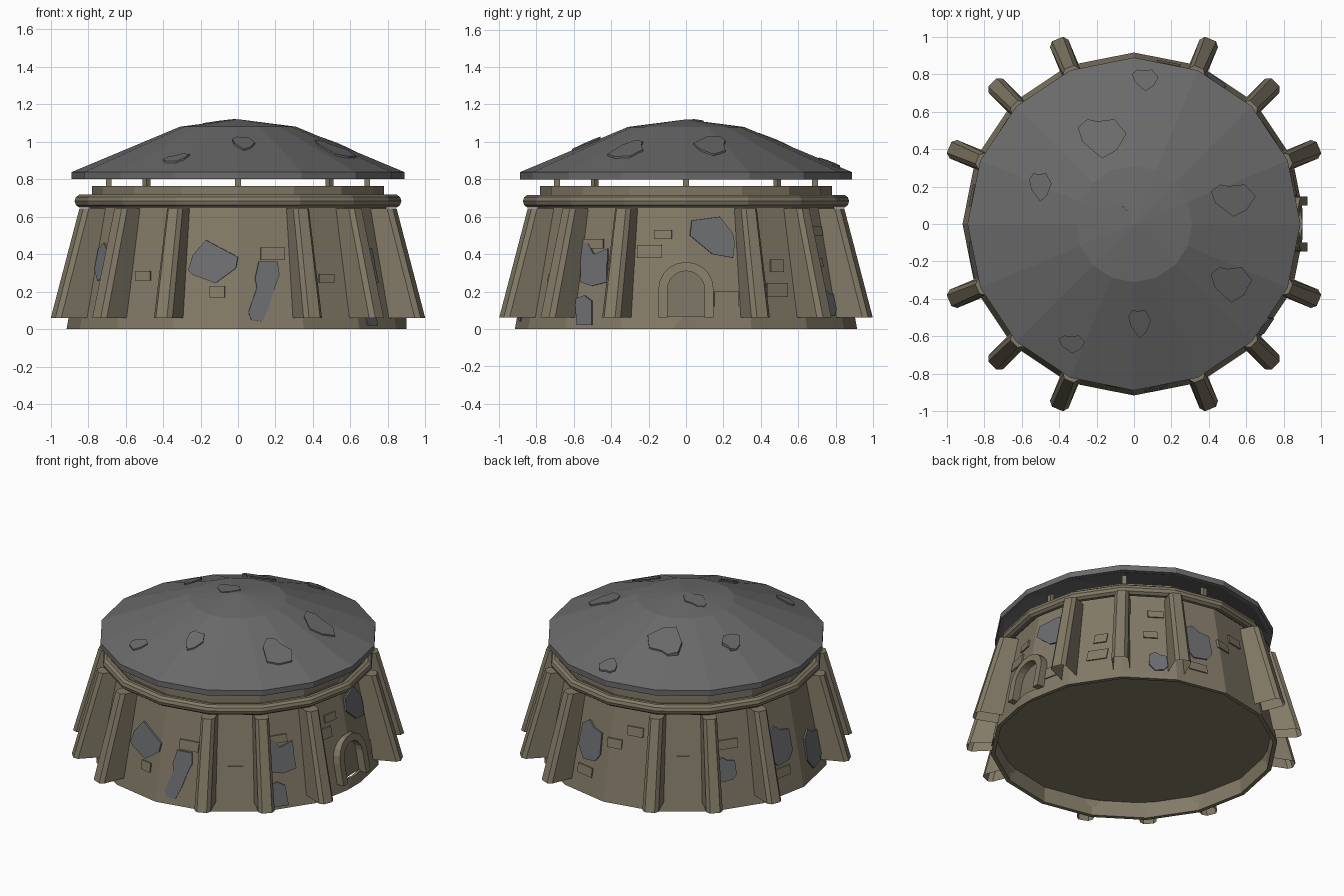
import bpy, bmesh, math
from mathutils import Vector

if "Cube" in bpy.data.objects:
    bpy.data.objects.remove(bpy.data.objects["Cube"])

N = 16
COS = math.cos(math.pi / N)
WALL_BOT, WALL_SLOPE = 0.915, 0.185


def material(name, rgb):
    m = bpy.data.materials.new(name)
    m.diffuse_color = (*rgb, 1)
    m.use_nodes = True
    m.node_tree.nodes["Principled BSDF"].inputs["Base Color"].default_value = m.diffuse_color
    return m


STONE = material("tan_stone", (0.225, 0.195, 0.135))
DOOR = material("dark_tan", (0.185, 0.165, 0.115))
ROOF = material("roof_grey", (0.145, 0.145, 0.147))
PATCH = material("bare_grey", (0.15, 0.153, 0.163))


def finish(name, bm, mat):
    bmesh.ops.recalc_face_normals(bm, faces=bm.faces)
    me = bpy.data.meshes.new(name)
    bm.to_mesh(me)
    bm.free()
    me.materials.append(mat)
    ob = bpy.data.objects.new(name, me)
    bpy.context.collection.objects.link(ob)
    return ob


def loft(name, rings, mat, closed=False, bottom=True):
    """Skin a list of equal-length vertex loops."""
    bm = bmesh.new()
    vs = [[bm.verts.new(p) for p in ring] for ring in rings]
    n = len(rings[0])
    pairs = list(zip(vs, vs[1:])) + ([(vs[-1], vs[0])] if closed else [])
    for a, b in pairs:
        for i in range(n):
            j = (i + 1) % n
            bm.faces.new((a[i], a[j], b[j], b[i]))
    if not closed:
        if bottom:
            bm.faces.new(vs[0])
        bm.faces.new(vs[-1])
    return finish(name, bm, mat)


def lathe(name, profile, mat, closed=False):
    rings = [[(r * math.cos(2 * math.pi * i / N), r * math.sin(2 * math.pi * i / N), z)
              for i in range(N)] for r, z in profile]
    return loft(name, rings, mat, closed)


def polar(deg, r, u, z):
    """Point at radius r along an azimuth, u sideways, height z."""
    a = math.radians(deg)
    return Vector((r * math.cos(a) - u * math.sin(a), r * math.sin(a) + u * math.cos(a), z))


def wall_plate(name, face, view, pts, mat, out):
    """Thin plate on one wall facet; pts are (sideways, z) as seen from azimuth view."""
    d = math.radians(face - view)
    front, back = [], []
    for h, z in pts:
        ap = (WALL_BOT - WALL_SLOPE * z) * COS
        u = (h - ap * math.sin(d)) / math.cos(d)
        front.append(polar(face, ap + out, u, z))
        back.append(polar(face, ap - 0.012, u, z))
    loft(name, [back, front], mat)


def roof_plate(name, x, y, pts):
    """Thin slab lying on the roof facet under (x, y)."""
    face = (math.floor(math.degrees(math.atan2(y, x)) / 22.5) + 0.5) * 22.5
    n = Vector((math.cos(math.radians(face)), math.sin(math.radians(face))))
    central = math.hypot(x, y) < 0.25

    def height(px, py):
        d = n.x * px + n.y * py
        if central:
            return 1.12 - 0.04 * d / 0.304
        return 0.84 + (0.886 * COS - d) * 0.24 / (0.576 * COS)
    top = 0.004 if central else 0.009
    ps = [(x + a, y + b) for a, b in pts]
    loft(name, [[(a, b, height(a, b) - 0.02) for a, b in ps],
                [(a, b, height(a, b) + top) for a, b in ps]], ROOF)


# Main drum with a recessed underside, collar and rounded ring
wall = lathe("wall", [(0.882, 0.105), (0.888, 0), (0.915, 0), (0.905, 0.055), (0.79, 0.66), (0.79, 0.70)], STONE)
lathe("collar", [(0.78, 0.66), (0.78, 0.765)], STONE)
lathe("ring", [(0.836 + 0.036 * math.cos(math.radians(a)), 0.683 + 0.036 * math.sin(math.radians(a)))
               for a in range(0, 360, 36)], STONE, closed=True)

# Roof shell, hollow underneath
lathe("roof", [(0.001, 1.075), (0.31, 1.03), (0.86, 0.80), (0.888, 0.80), (0.888, 0.838), (0.31, 1.08),
               (0.001, 1.12)], ROOF)

# Small posts carrying the roof
for k in range(8):
    sq = [(-1, -1), (1, -1), (1, 1), (-1, 1)]
    loft("roof_post", [[polar(k * 45, 0.69 + 0.015 * a, 0.015 * b, z) for a, b in sq]
                       for z in (0.75, 0.885)], STONE)

# Leaning buttresses, open at the foot, on every corner except the four axes
for k in range(N):
    if k % 4 == 0:
        continue

    def section(inner, outer, w, z):
        s = [(inner, -w), (outer - 0.025, -w), (outer, -w * 0.6),
             (outer, w * 0.6), (outer - 0.025, w), (inner, w)]
        return [polar(k * 22.5, r, u, z) for r, u in s]
    loft("buttress", [section(0.88, 1.068, 0.053, 0.06), section(0.77, 0.905, 0.045, 0.643)],
         STONE, bottom=False)


# Arched doorway on +x, leaning with the wall
def arch(w, base, z0=0.07, spring=0.21):
    yz = [(-w, z0)]
    for i in range(11):
        t = math.pi - math.pi * i / 10
        yz.append((w * math.cos(t), spring + w * math.sin(t)))
    yz.append((w, z0))
    return [(base - WALL_SLOPE * z, y, z) for y, z in yz]


bm = bmesh.new()
loops = [[bm.verts.new(p) for p in arch(w, x, 0.062)]
         for w, x in ((0.148, 0.87), (0.148, 0.937), (0.1, 0.937), (0.1, 0.87))]
for a, b in zip(loops, loops[1:] + loops[:1]):
    for i in range(len(a) - 1):
        bm.faces.new((a[i], a[i + 1], b[i + 1], b[i]))
for i in (0, -1):
    bm.faces.new([l[i] for l in loops])
finish("door_arch", bm, STONE)
loft("door_panel", [arch(0.102, 0.874), arch(0.102, 0.883)], DOOR)

# Cut the door recess and flatten the wall corner below it
sill = [[(x, -0.12, -0.1), (x, 0.12, -0.1), (x, 0.12, 0.0705), (x, -0.12, 0.0705)] for x in (0.9, 1.0)]
for rings in ([arch(0.101, 0.876), arch(0.101, 1.0)], sill):
    cutter = loft("door_cutter", rings, STONE)
    cutter.hide_render = True
    cutter.hide_viewport = True
    mod = wall.modifiers.new("door_cut", "BOOLEAN")
    mod.operation, mod.solver, mod.object = "DIFFERENCE", "EXACT", cutter

# Grey bare patches read from the front and right views
wall_plate("bare_patch", -101.25, -90, [(-.17, .475), (-.24, .395), (-.265, .315), (-.24, .29), (-.12, .245),
                                        (-.01, .325), (0, .385)], PATCH, 0.009)
wall_plate("bare_patch", -78.75, -90, [(.11, .36), (.09, .27), (.10, .22), (.19, .21), (.22, .29), (.21, .36)],
           PATCH, 0.009)
wall_plate("bare_patch", -78.75, -90, [(.10, .22), (.055, .09), (.07, .05), (.13, .04), (.165, .12), (.19, .21)],
           PATCH, 0.007)
wall_plate("bare_patch", 11.25, 0, [(.03, .58), (.02, .5), (.14, .4), (.25, .38), (.26, .46), (.25, .51), (.18, .6)],
           PATCH, 0.009)
wall_plate("bare_patch", -33.75, 0, [(-.56, .46), (-.56, .25), (-.5, .23), (-.42, .25), (-.42, .34), (-.415, .37),
                                     (-.415, .43), (-.49, .4), (-.52, .46)], PATCH, 0.009)
wall_plate("bare_patch", -33.75, 0, [(-.59, .16), (-.58, .02), (-.5, .02), (-.5, .15), (-.54, .18)], PATCH, 0.009)

# Patches on the far sides: facet, sideways, height, half width, half height
blob = [(-.9, .7), (-1, -.4), (-.4, -1), (.6, -.9), (1, -.5), (.9, .6), (.2, .7), (-.3, 1)]
for f, u, z, w, h in [(78.75, 0, .35, .10, .13), (146.25, -.06, .26, .07, .08), (168.75, .02, .33, .10, .13),
                      (191.25, .03, .19, .11, .13), (213.75, -.04, .36, .07, .10), (56.25, .06, .14, .06, .075)]:
    wall_plate("bare_patch", f, f, [(u + a * w, z + b * h) for a, b in blob], PATCH, 0.009)

# Raised bricks: facet, view azimuth, left, right, bottom, top
for f, v, a, b, z0, z1 in [
        (-123.75, -90, -.545, -.465, .26, .31), (-56.25, -90, .43, .51, .25, .295),
        (-78.75, -90, .12, .25, .37, .435), (-101.25, -90, -.15, -.07, .17, .23),
        (-11.25, 0, -.17, -.075, .48, .53), (-11.25, 0, -.26, -.13, .38, .45),
        (11.25, 0, .15, .28, .12, .20), (33.75, 0, .43, .54, .17, .245),
        (33.75, 0, .45, .52, .305, .37), (-33.75, 0, -.55, -.44, .43, .48),
        (101.25, 101.25, -.18, -.08, .36, .42), (101.25, 101.25, -.05, .06, .46, .52),
        (123.75, 123.75, -.04, .04, .31, .36), (146.25, 146.25, -.10, .03, .39, .45),
        (78.75, 78.75, -.08, .05, .12, .18), (168.75, 168.75, -.04, .08, .12, .18),
        (56.25, 56.25, -.03, .06, .33, .38), (56.25, 56.25, 0, .1, .5, .55)]:
    wall_plate("raised_brick", f, v, [(a, z0), (b, z0), (b, z1), (a, z1)], STONE, 0.008)

# Roof slabs: centre and half sizes
slab = [(-1, .5), (-.8, -.2), (0, -1), (.6, -.6), (1, .2), (.5, .9), (-.2, .8), (-.6, .9)]
for x, y, w, h in [(-.17, .46, .13, .11), (.52, -.32, .11, .10), (.53, .13, .12, .09), (.03, -.53, .06, .08),
                   (-.33, -.64, .07, .05), (-.5, .2, .06, .08), (.06, .77, .07, .06), (-.1, .03, .09, .07)]:
    roof_plate("roof_slab", x, y, [(a * w, b * h) for a, b in slab])
